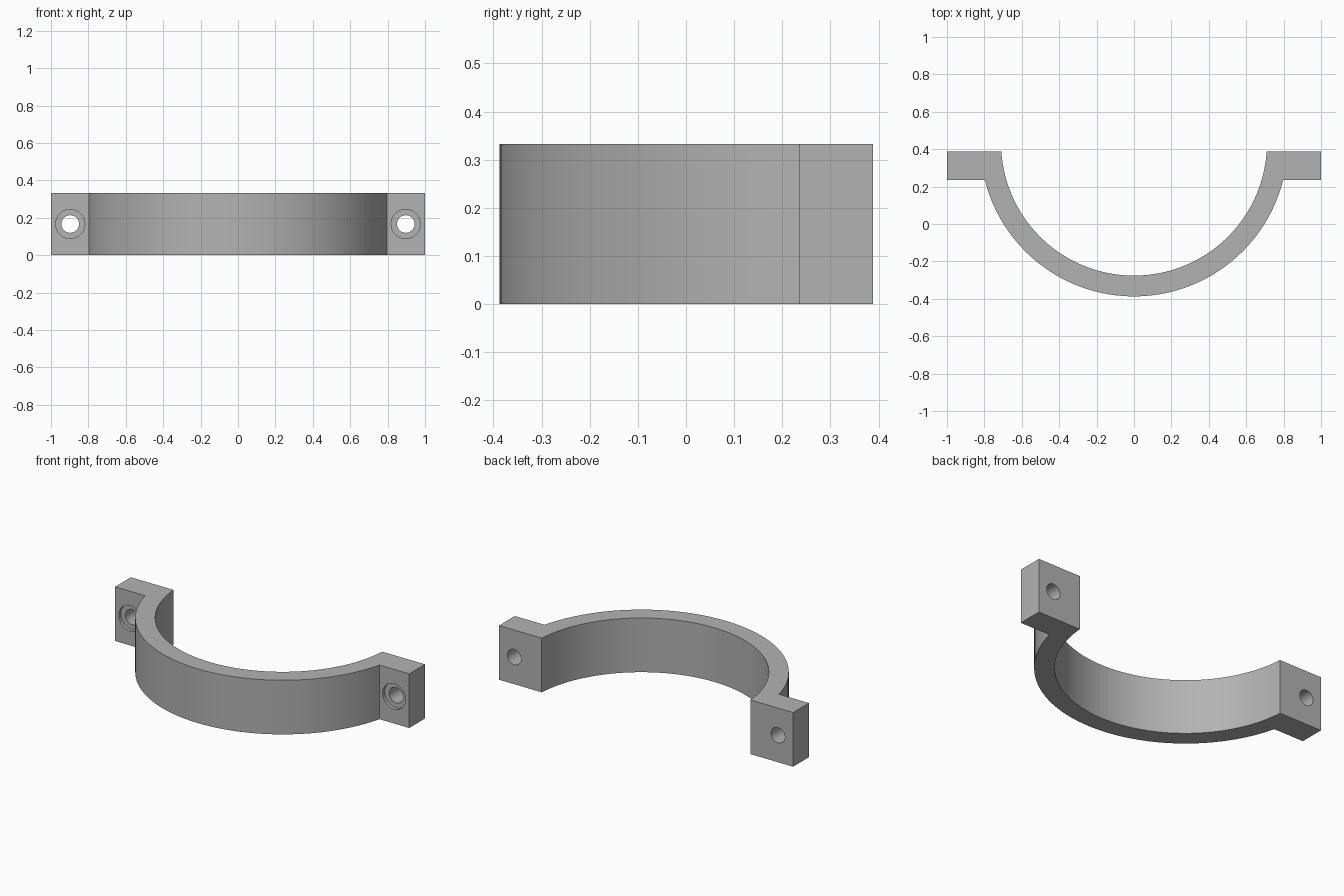
import bpy, bmesh, math

# Remove the default object
cube = bpy.data.objects.get("Cube")
if cube:
    bpy.data.objects.remove(cube, do_unlink=True)

HEIGHT = 0.333
BACK, FLANGE_FRONT = 0.388, 0.235
CENTRE_Y, OUTER_R, INNER_R = 0.435, 0.822, 0.711
HOLE_X, HOLE_R, BORE_R, BORE_DEPTH = 0.897, 0.047, 0.078, 0.02
SEGMENTS = 64

grey = bpy.data.materials.new("plain grey")
grey.use_nodes = True
colour = (0.45, 0.45, 0.45, 1)
grey.diffuse_color = colour
grey.node_tree.nodes["Principled BSDF"].inputs["Base Color"].default_value = colour


def arc(radius, end_y):
    """Points along the front of a circle, from left to right, ending at end_y."""
    dip = math.asin((CENTRE_Y - end_y) / radius)
    sweep = math.pi - 2 * dip
    angles = [-dip - sweep * i / SEGMENTS for i in range(SEGMENTS + 1)]
    return [(radius * math.cos(a), CENTRE_Y + radius * math.sin(a)) for a in angles]


def add_object(name, bm):
    mesh = bpy.data.meshes.new(name)
    bmesh.ops.recalc_face_normals(bm, faces=bm.faces)
    bm.to_mesh(mesh)
    bm.free()
    mesh.materials.append(grey)
    obj = bpy.data.objects.new(name, mesh)
    bpy.context.collection.objects.link(obj)
    return obj


def turned_cutter(name, x, radius, y0, y1):
    """Round cutter lying along y."""
    bpy.ops.mesh.primitive_cylinder_add(
        vertices=48, radius=radius, depth=y1 - y0,
        location=(x, (y0 + y1) / 2, HEIGHT / 2), rotation=(math.pi / 2, 0, 0))
    obj = bpy.context.object
    obj.name = name
    obj.data.materials.append(grey)
    return obj


# Clamp half: curved band with a square flange at each end
outline = [(1, BACK), (1, FLANGE_FRONT)] + arc(OUTER_R, FLANGE_FRONT)
outline += [(-1, FLANGE_FRONT), (-1, BACK)] + arc(INNER_R, BACK)[::-1]
bm = bmesh.new()
face = bm.faces.new([bm.verts.new((x, y, 0)) for x, y in outline])
swept = bmesh.ops.extrude_face_region(bm, geom=[face])["geom"]
bmesh.ops.translate(bm, vec=(0, 0, HEIGHT),
                    verts=[v for v in swept if isinstance(v, bmesh.types.BMVert)])
clamp = add_object("clamp_half", bm)

# Bolt holes with a shallow counterbore on the front of each flange
cutters = []
for side, x in (("left", HOLE_X), ("right", -HOLE_X)):
    cutters.append(turned_cutter(side + "_bolt_hole", x, HOLE_R, 0.1, 0.5))
    cutters.append(turned_cutter(side + "_counterbore", x, BORE_R,
                                 FLANGE_FRONT - 0.1, FLANGE_FRONT + BORE_DEPTH))

bpy.ops.object.select_all(action="DESELECT")
clamp.select_set(True)
bpy.context.view_layer.objects.active = clamp
for cutter in cutters:
    cut = clamp.modifiers.new(cutter.name, "BOOLEAN")
    cut.operation = "DIFFERENCE"
    cut.solver = "EXACT"
    cut.object = cutter
    bpy.ops.object.modifier_apply(modifier=cut.name)
    bpy.data.objects.remove(cutter, do_unlink=True)

# Smooth the curves, keep the edges crisp
bpy.ops.object.shade_smooth_by_angle(angle=math.radians(30))
